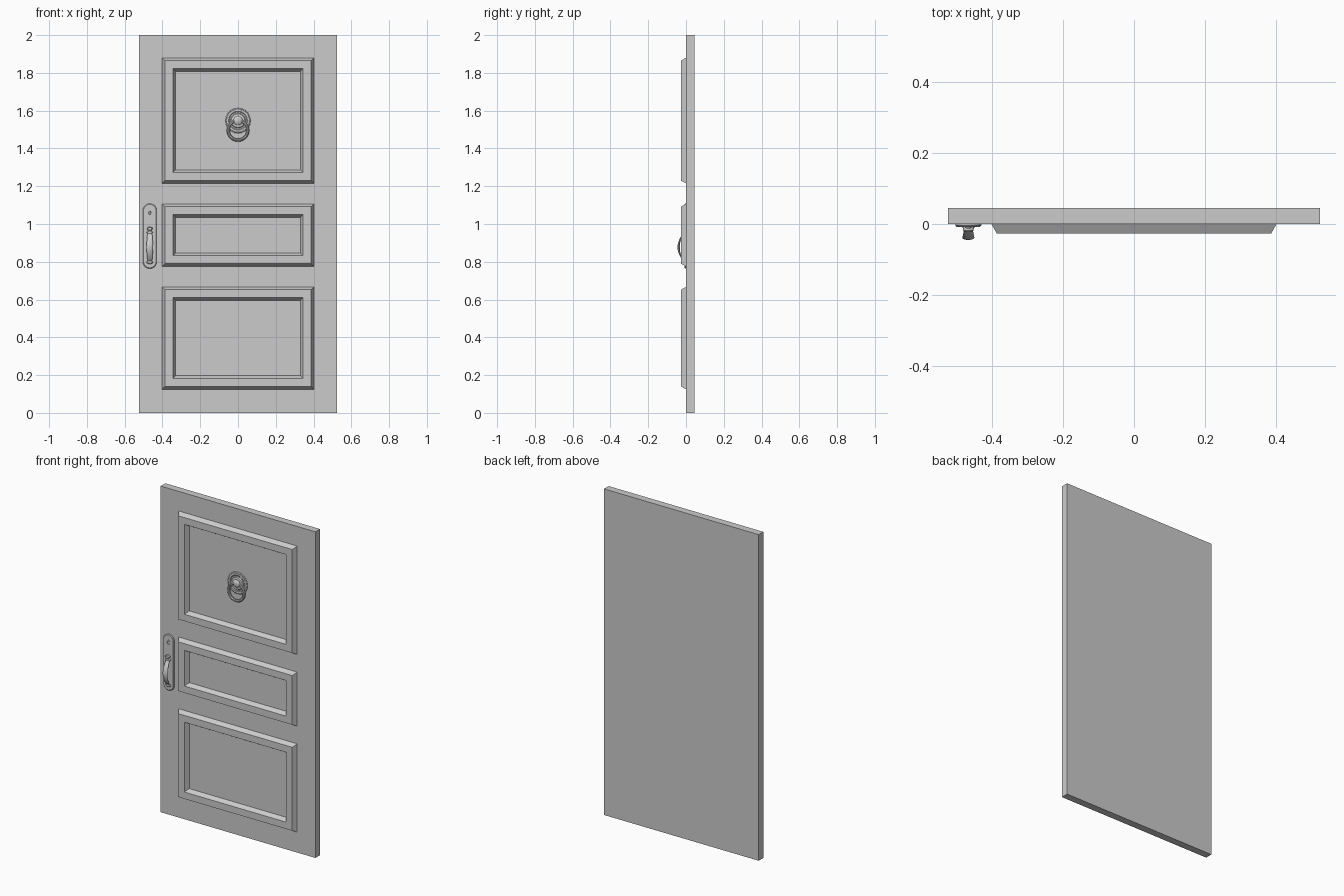
import bpy, bmesh, math
from mathutils import Matrix, Vector

cube = bpy.data.objects.get("Cube")
if cube:
    bpy.data.objects.remove(cube, do_unlink=True)

grey = bpy.data.materials.new("plain_grey")
grey.use_nodes = True
grey.diffuse_color = (0.6, 0.6, 0.6, 1)
grey.node_tree.nodes["Principled BSDF"].inputs["Base Color"].default_value = (0.6, 0.6, 0.6, 1)


def finish(name, bm, smooth=True):
    bmesh.ops.recalc_face_normals(bm, faces=bm.faces)
    mesh = bpy.data.meshes.new(name)
    bm.to_mesh(mesh)
    bm.free()
    obj = bpy.data.objects.new(name, mesh)
    bpy.context.collection.objects.link(obj)
    mesh.materials.append(grey)
    if smooth:
        bpy.ops.object.select_all(action='DESELECT')
        obj.select_set(True)
        bpy.context.view_layer.objects.active = obj
        bpy.ops.object.shade_smooth_by_angle(angle=math.radians(35))
    return obj


def loft(name, rings, smooth=True, caps=True, closed=False):
    """Skin a list of equally sized point rings."""
    bm = bmesh.new()
    loops = [[bm.verts.new(p) for p in ring] for ring in rings]
    n = len(loops[0])
    pairs = list(zip(loops, loops[1:])) + ([(loops[-1], loops[0])] if closed else [])
    for a, b in pairs:
        for i in range(n):
            j = (i + 1) % n
            bm.faces.new((a[i], a[j], b[j], b[i]))
    if caps and not closed:
        bm.faces.new(loops[0])
        bm.faces.new(loops[-1])
    return finish(name, bm, smooth)


def rect(hx, z0, z1, y):
    return [(-hx, y, z0), (hx, y, z0), (hx, y, z1), (-hx, y, z1)]


def oval(x, z, rx, rz, y, straight=0, n=32):
    """Oval, or a pill when given a straight half length."""
    pts = []
    for i in range(n):
        a = 2 * math.pi * (i + 0.5) / n
        s = math.sin(a)
        pts.append((x + rx * math.cos(a), y, z + rz * s + math.copysign(straight, s)))
    return pts


def turned(name, x, z, profile, stretch=1, straight=0):
    return loft(name, [oval(x, z, r, r * stretch, y, straight) for r, y in profile])


def torus(name, centre, major, minor, tilt):
    rot = Matrix.Rotation(tilt, 3, 'X')
    rings = []
    for i in range(40):
        a = 2 * math.pi * i / 40
        out = Vector((math.cos(a), 0, math.sin(a)))
        rings.append([Vector(centre) + rot @ (out * (major + minor * math.cos(b)) +
                      Vector((0, minor * math.sin(b), 0)))
                      for b in (2 * math.pi * k / 10 for k in range(10))])
    return loft(name, rings, closed=True)


# Door leaf
loft("door_slab", [rect(0.525, 0, 2, 0), rect(0.525, 0, 2, 0.045)], smooth=False)

# Raised mouldings: outer slope, flat face, inner slope
for name, z0, z1 in (("upper", 1.23, 1.865), ("middle", 0.79, 1.092), ("lower", 0.14, 0.652)):
    steps = ((-0.015, 0), (0, -0.027), (0.042, -0.027), (0.057, -0.001))
    loft(name + "_panel_moulding",
         [rect(0.387 - d, z0 + d, z1 - d, y) for d, y in steps], smooth=False)

# Knocker: stepped rosette, boss and hanging ring
turned("knocker_rosette", 0, 1.547, [(0.066, 0), (0.066, -0.004), (0.061, -0.008),
       (0.05, -0.008), (0.046, -0.005), (0.04, -0.005), (0.036, -0.01), (0.026, -0.012)])
turned("knocker_boss", 0, 1.547, [(0.024, -0.01), (0.024, -0.015), (0.019, -0.02),
       (0.011, -0.023), (0.003, -0.024)])
torus("knocker_ring", (0, -0.015, 1.496), 0.052, 0.008, math.radians(-3))

# Scalloped rim beads on the rosette
bm = bmesh.new()
for i in range(20):
    a = 2 * math.pi * i / 20
    spot = Vector((0.062 * math.cos(a), -0.004, 1.547 + 0.062 * math.sin(a)))
    bmesh.ops.create_uvsphere(bm, u_segments=8, v_segments=6, radius=0.006,
                              matrix=Matrix.Translation(spot))
finish("knocker_rim_beads", bm)

# Lock plate, keyhole collar and thumb latch
HX = -0.467
turned("lock_plate", HX, 0.936, [(0.037, 0), (0.037, -0.004), (0.033, -0.008)], straight=0.135)
turned("keyhole_collar", HX, 1.06, [(0.009, -0.006), (0.009, -0.011), (0.006, -0.012),
       (0.005, -0.009)], stretch=1.6)
turned("thumb_latch", HX, 0.975, [(0.015, -0.006), (0.015, -0.018), (0.01, -0.022)], stretch=0.7)

# Bowed grip with flared ends
rings = []
for i in range(25):
    t = i / 24
    bow = math.sin(math.pi * t)
    z = 0.795 + 0.165 * t
    y = -0.005 - 0.034 * bow ** 0.8
    half = 0.011 + 0.006 * bow
    rings.append([(HX + half * math.cos(b), y + 0.006 * math.sin(b), z + 0.006 * math.sin(b) *
                   math.cos(math.pi * t) * -1) for b in (2 * math.pi * k / 12 for k in range(12))])
loft("handle_grip", rings)
for name, z in (("lower", 0.798), ("upper", 0.955)):
    turned(name + "_grip_foot", HX, z, [(0.017, -0.006), (0.017, -0.011), (0.012, -0.015)], stretch=0.6)
